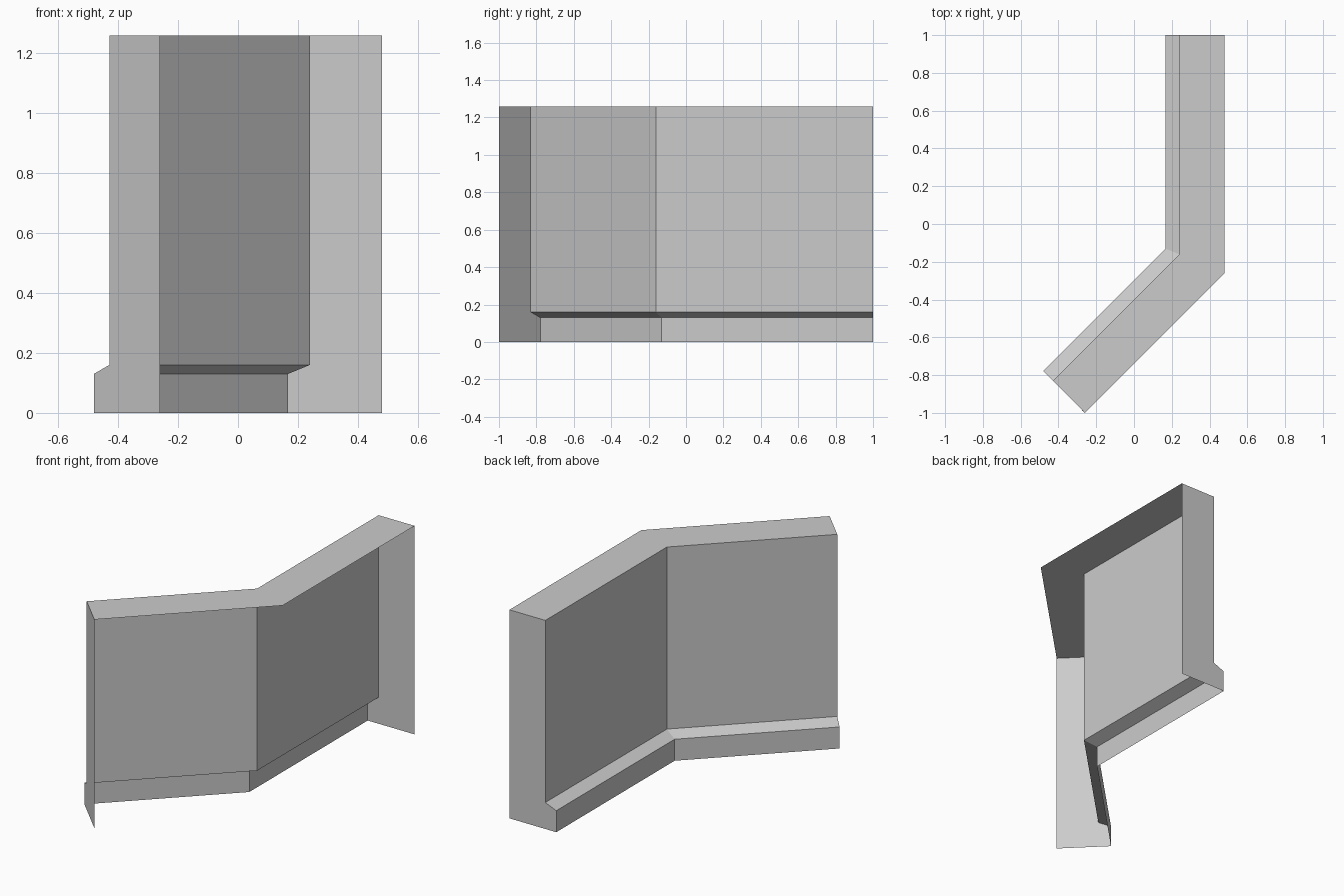
import bpy
import bmesh
from math import radians, tan
from mathutils import Vector

cube = bpy.data.objects.get("Cube")
if cube:
    bpy.data.objects.remove(cube, do_unlink=True)

# Plain grey material
GREY = (0.6, 0.6, 0.6, 1.0)
grey = bpy.data.materials.new("light_grey")
grey.use_nodes = True
grey.diffuse_color = GREY
grey.node_tree.nodes["Principled BSDF"].inputs["Base Color"].default_value = GREY

# Cross-section: (depth from the open back, height), top edge down to the skirting foot
HEIGHT, WALL, FOOT = 1.26, 0.24, 0.313
profile = [(0, HEIGHT), (WALL, HEIGHT), (WALL, 0.16), (FOOT, 0.13), (FOOT, 0)]

# Path along the open back, with the mitred depth direction at each station
s = 0.5 ** 0.5
stations = [
    (Vector((0.48, 1.0, 0)), Vector((-1, 0, 0))),
    (Vector((0.48, -0.26, 0)), Vector((-1, tan(radians(22.5)), 0))),
    (Vector((-0.26, -1.0, 0)), Vector((-s, s, 0))),
]

bm = bmesh.new()
rings = [[bm.verts.new(origin + inward * d + Vector((0, 0, z))) for d, z in profile]
         for origin, inward in stations]

# Top, wall face, sloped ledge and skirting; the back and underside stay open
for a, b in zip(rings, rings[1:]):
    for k in range(len(profile) - 1):
        bm.faces.new((a[k], a[k + 1], b[k + 1], b[k]))

# End caps reach down to the floor at the back corner
first = rings[0] + [bm.verts.new(stations[0][0])]
last = rings[-1] + [bm.verts.new(stations[-1][0])]
bm.faces.new(first[::-1])
bm.faces.new(last)

mesh = bpy.data.meshes.new("angled_wall")
bm.to_mesh(mesh)
bm.free()
mesh.materials.append(grey)
wall = bpy.data.objects.new("angled_wall", mesh)
bpy.context.collection.objects.link(wall)
